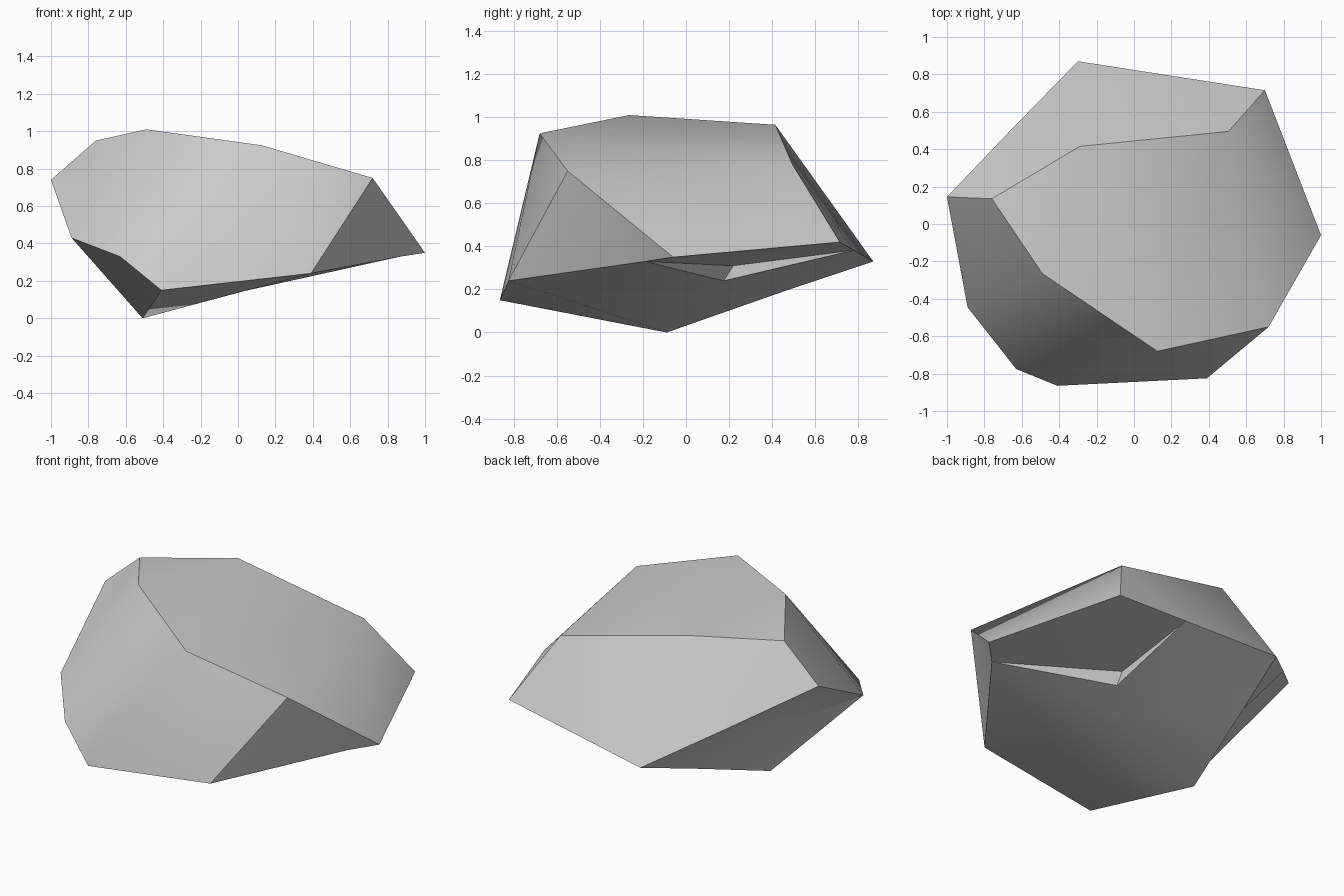
import bpy
import bmesh
import math

# Remove the default object
default_cube = bpy.data.objects.get("Cube")
if default_cube:
    bpy.data.objects.remove(default_cube, do_unlink=True)


def make_material(name, colour):
    material = bpy.data.materials.new(name)
    material.use_nodes = True
    material.diffuse_color = colour
    shader = next(node for node in material.node_tree.nodes
                  if node.type == "BSDF_PRINCIPLED")
    shader.inputs["Base Color"].default_value = colour
    shader.inputs["Roughness"].default_value = 0.9
    return material


def build_faceted_object(name, corners, facets, material, sharp_angle):
    """Join named corners into chiselled facets; each facet spells its outline."""
    bm = bmesh.new()
    vertices = {key: bm.verts.new(place) for key, place in corners.items()}
    for outline in facets:
        bm.faces.new([vertices[key] for key in outline])
    bmesh.ops.recalc_face_normals(bm, faces=bm.faces[:])
    bmesh.ops.triangulate(bm, faces=bm.faces[:])
    mesh = bpy.data.meshes.new(name)
    bm.to_mesh(mesh)
    bm.free()
    mesh.materials.append(material)
    obj = bpy.data.objects.new(name, mesh)
    bpy.context.collection.objects.link(obj)
    bpy.ops.object.select_all(action="DESELECT")
    obj.select_set(True)
    bpy.context.view_layer.objects.active = obj
    bpy.ops.object.shade_smooth_by_angle(angle=math.radians(sharp_angle))
    return obj


# Crown: corners around the flat top
crown = {
    "C": (.505, .495, .78), "D": (-.29, .415, .965), "F": (-.76, .135, .95),
    "G": (-.49, -.265, 1.01), "H": (.125, -.68, .925), "I": (.72, -.55, .75),
}
# Girdle: the widest outline of the rock
girdle = {
    "A": (-.3, .87, .33), "B": (.7, .715, .42), "J": (1, -.06, .35),
    "K": (.39, -.825, .24), "L": (-.41, -.865, .15), "M": (-.63, -.775, .33),
    "N": (-.89, -.445, .43), "E": (-1, .145, .74),
}
# Base: resting point and the crease across the underside
base = {
    "O": (-.51, -.09, 0), "P": (.04, -.535, .147),
    "Q": (.08, .02, .18), "R": (-.39, .48, .2),
}
# Ledges: chipped notches under the back and the two sides
ledges = {
    "S": (.27, .175, .24), "T": (.27, .22, .31), "U": (.28, .78, .382),
    "V": (.87, -.19, .33), "W": (-.68, .48, .55), "X": (-.63, -.14, .32),
}

top_facets = ["CDGHI", "DFG"]
side_facets = ["AUBCD", "ADFEW", "CIJB", "IKVJ", "HIK", "HKLM", "EFGN", "NGHM"]
under_facets = ["MLON", "LKPO", "PQRO", "KVSQP", "SUARQ"]
ledge_facets = ["VTUS", "JBUTV", "AWXOR", "WENX", "NOX"]

stone_grey = make_material("stone_grey", (.6, .6, .6, 1))
build_faceted_object(
    "rock",
    {**crown, **girdle, **base, **ledges},
    top_facets + side_facets + under_facets + ledge_facets,
    stone_grey,
    sharp_angle=35,
)
